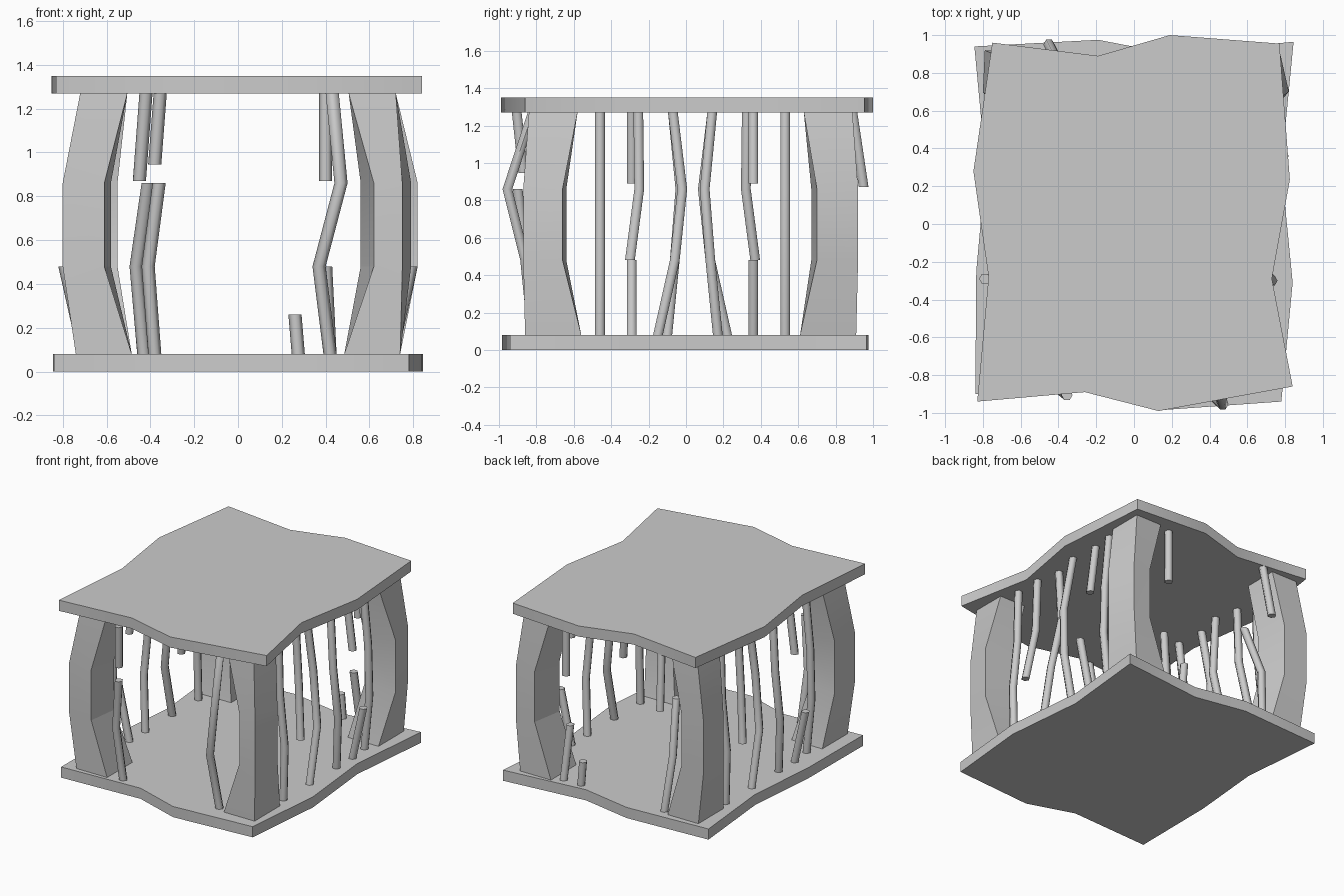
import bpy, bmesh, math

cube = bpy.data.objects.get("Cube")
if cube:
    bpy.data.objects.remove(cube, do_unlink=True)

# One plain stone colour
stone = bpy.data.materials.new("grey_stone")
stone.use_nodes = True
stone.diffuse_color = (0.6, 0.6, 0.6, 1)
stone.node_tree.nodes["Principled BSDF"].inputs["Base Color"].default_value = (0.6, 0.6, 0.6, 1)

FLOOR, LOW, HIGH, CEIL = 0.08, 0.48, 0.86, 1.27


def loft(name, rings, angle):
    """Skin a stack of equal-sized closed rings and cap both ends."""
    bm = bmesh.new()
    loops = [[bm.verts.new(p) for p in ring] for ring in rings]
    n = len(loops[0])
    for a, b in zip(loops, loops[1:]):
        for i in range(n):
            j = (i + 1) % n
            bm.faces.new((a[i], a[j], b[j], b[i]))
    bm.faces.new(loops[0][::-1])
    bm.faces.new(loops[-1])
    bmesh.ops.recalc_face_normals(bm, faces=bm.faces[:])
    mesh = bpy.data.meshes.new(name)
    bm.to_mesh(mesh)
    bm.free()
    mesh.materials.append(stone)
    obj = bpy.data.objects.new(name, mesh)
    bpy.context.collection.objects.link(obj)
    bpy.ops.object.select_all(action="DESELECT")
    obj.select_set(True)
    bpy.context.view_layer.objects.active = obj
    bpy.ops.object.shade_smooth_by_angle(angle=math.radians(angle))
    return obj


def plate(name, outline, z0, z1):
    loft(name, [[(x, y, z) for x, y in outline] for z in (z0, z1)], 30)


def bar(name, path, radius=0.03, sides=6):
    """Bent iron bar with level cut ends."""
    turns = [math.tau * i / sides for i in range(sides)]
    loft(name, [[(x + radius * math.cos(t), y + radius * math.sin(t), z) for t in turns]
                for x, y, z in path], 62)


# Wavy slabs
plate("roof_slab", [(-0.83, -0.94), (-0.26, -0.89), (0.13, -0.99), (0.84, -0.86),
                    (0.73, -0.29), (0.825, 0.235), (0.77, 0.955), (0.19, 1.0),
                    (-0.19, 0.89), (-0.75, 0.96), (-0.85, 0.28), (-0.77, -0.28)], CEIL, 1.35)
plate("floor_slab", [(-0.84, -0.9), (-0.2, -0.87), (0.15, -0.985), (0.78, -0.94),
                     (0.84, -0.31), (0.78, 0.3), (0.845, 0.965), (0.2, 0.9),
                     (-0.19, 0.975), (-0.845, 0.94), (-0.785, 0.3), (-0.835, -0.25)], 0, FLOOR)

# Corner pillars: square ends, bowed waist given by its four corners
WAISTS = {
    "front_left": [(0.56, -0.64), (0.62, -0.87), (0.75, -0.87), (0.79, -0.66)],
    "back_left": [(0.58, 0.67), (0.62, 0.91), (0.77, 0.92), (0.82, 0.70)],
    "front_right": [(-0.58, -0.64), (-0.61, -0.87), (-0.80, -0.86), (-0.78, -0.65)],
    "back_right": [(-0.55, 0.68), (-0.60, 0.91), (-0.79, 0.92), (-0.80, 0.70)],
}
for side, waist in WAISTS.items():
    sx = 1 if "left" in side else -1
    sy, shift = (-1, 0) if "front" in side else (1, 0.05)

    def end(inner_x, outer_x, inner_y, outer_y):
        xs, ys = (sx * inner_x, sx * outer_x), (sy * inner_y + shift, sy * outer_y + shift)
        return [(xs[0], ys[0]), (xs[0], ys[1]), (xs[1], ys[1]), (xs[1], ys[0])]

    levels = [(end(0.485, 0.74, 0.56, 0.86), FLOOR), (waist, LOW), (waist, HIGH),
              (end(0.505, 0.72, 0.58, 0.84), CEIL)]
    loft(side + "_pillar", [[(x, y, z) for x, y in ring] for ring, z in levels], 15)

# Side bars: the second side is the first turned half way round
SIDE_BARS = {
    "straight_bar": [(0.70, -0.46, FLOOR), (0.71, -0.46, LOW), (0.67, -0.46, HIGH), (0.66, -0.46, CEIL)],
    "hanging_bar": [(0.73, -0.30, LOW), (0.68, -0.25, HIGH), (0.66, -0.255, CEIL)],
    "bent_bar": [(0.70, -0.15, FLOOR), (0.70, -0.06, LOW), (0.64, -0.02, HIGH), (0.62, -0.07, CEIL)],
    "bowed_bar": [(0.70, 0.17, FLOOR), (0.74, 0.13, LOW), (0.72, 0.10, HIGH), (0.67, 0.14, CEIL)],
    "broken_bar_base": [(0.70, 0.36, FLOOR), (0.79, 0.36, LOW)],
    "broken_bar_top": [(0.70, 0.36, 0.89), (0.65, 0.36, CEIL)],
    "end_bar": [(0.68, 0.53, FLOOR), (0.72, 0.53, LOW), (0.71, 0.53, HIGH), (0.67, 0.53, CEIL)],
}
for name, path in SIDE_BARS.items():
    bar("left_" + name, path)
    bar("right_" + name, [(-x, 0.07 - y, z) for x, y, z in path])

# Front and back bars, mostly snapped
bar("front_full_bar", [(0.42, -0.82, FLOOR), (0.37, -0.86, LOW), (0.47, -0.955, HIGH), (0.43, -0.82, CEIL)])
bar("front_broken_bar_base", [(-0.38, -0.82, FLOOR), (-0.41, -0.86, LOW), (-0.36, -0.90, HIGH)])
bar("front_broken_bar_top", [(-0.38, -0.87, 0.945), (-0.355, -0.905, CEIL)])
bar("back_broken_bar_base", [(-0.43, 0.87, FLOOR), (-0.465, 0.82, LOW), (-0.41, 0.70, HIGH)])
bar("back_broken_bar_top", [(-0.45, 0.95, 0.87), (-0.42, 0.89, CEIL)])
bar("back_snapped_bar_base", [(0.42, 0.85, FLOOR), (0.40, 0.80, LOW)])
bar("back_snapped_bar_top", [(0.40, 0.85, 0.87), (0.40, 0.85, CEIL)])
bar("back_stub", [(0.275, 0.85, FLOOR), (0.26, 0.85, 0.26)])
